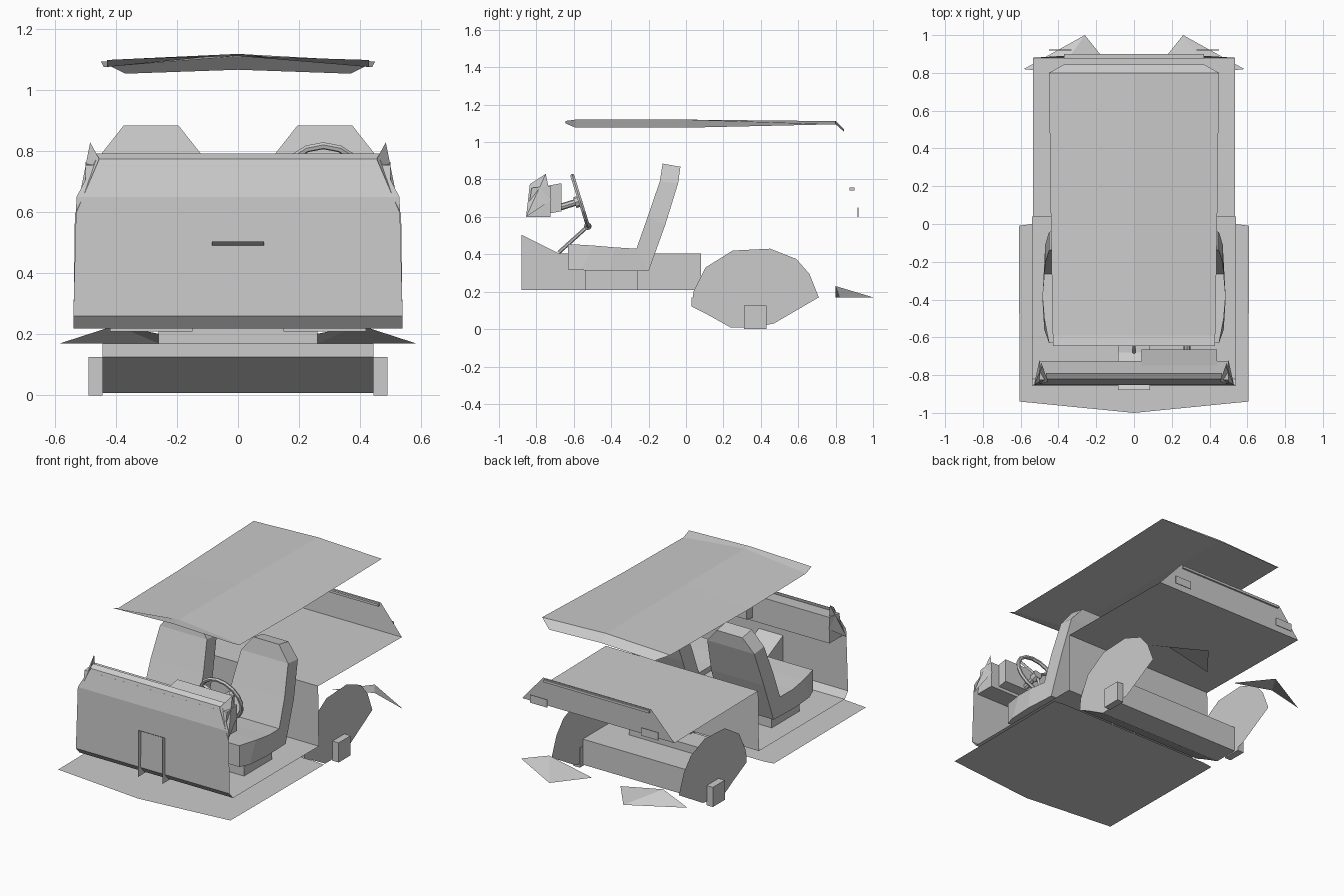
import bpy, math
from mathutils import Vector

if "Cube" in bpy.data.objects:
    bpy.data.objects.remove(bpy.data.objects["Cube"])


def mesh(name, verts, faces):
    me = bpy.data.meshes.new(name)
    me.from_pydata(verts, [], faces)
    me.update()
    ob = bpy.data.objects.new(name, me)
    bpy.context.collection.objects.link(ob)
    return ob


def prism(name, profile, x0, x1, capped=True, closed=True):
    """Extrude a (y, z) profile across x."""
    n = len(profile)
    v = [(x, y, z) for x in (x0, x1) for y, z in profile]
    f = [(i, n + i, n + (i + 1) % n, (i + 1) % n) for i in range(n if closed else n - 1)]
    if capped:
        f += [tuple(range(n)), tuple(range(2 * n - 1, n - 1, -1))]
    return mesh(name, v, f)


def box(name, x, y, z):
    return prism(name, [(y[0], z[0]), (y[1], z[0]), (y[1], z[1]), (y[0], z[1])], x[0], x[1])


def sheet(name, rows):
    """Sheet through rows of (y, half width, edge z, centre z)."""
    v, f = [], []
    for y, w, ze, zc in rows:
        v += [(-w, y, ze), (0, y, zc), (w, y, ze)]
    for r in range(len(rows) - 1):
        for c in (0, 1):
            a = r * 3 + c
            f.append((a, a + 1, a + 4, a + 3))
    return mesh(name, v, f)


def rod(name, a, b, r, sides=6):
    a, b = Vector(a), Vector(b)
    bpy.ops.mesh.primitive_cylinder_add(vertices=sides, radius=r, depth=(b - a).length,
                                        location=(a + b) / 2)
    ob = bpy.context.object
    ob.name = name
    ob.rotation_euler = (b - a).to_track_quat('Z', 'Y').to_euler()
    return ob


# Roof panel with front lip and rear flap
sheet("roof", [(-.645, .43, 1.10, 1.113), (-.59, .43, 1.077, 1.12), (0, .44, 1.077, 1.12),
               (.8, .45, 1.095, 1.112), (.845, .37, 1.055, 1.068)])

# Underbody sheet with pointed nose
mesh("underbody", [(-.605, -.94, .14), (0, -1, .14), (.605, -.94, .14), (.61, -.01, .14),
                   (.54, .0, .14), (-.54, .0, .14), (-.61, -.01, .14)], [tuple(range(7))])

# Firewall, cabin floor, back wall, rear shelf and tail panel
sheet("firewall", [(y, w, z, z) for y, w, z in
                   [(-.82, .54, .22), (-.855, .54, .26), (-.85, .53, .65),
                    (-.82, .465, .775), (-.79, .465, .793)]])
sheet("cabin_floor", [(-.82, .54, .22, .22), (.04, .54, .22, .22)])
sheet("back_wall_and_shelf", [(y, w, z, z) for y, w, z in
                              [(.04, .54, .22), (.04, .535, .6), (.88, .535, .59), (.89, .38, .765)]])
box("tail_strip", (-.37, .37), (.875, .9), (.742, .757))

# Centre tunnel, open at the front, and its lever
prism("tunnel_top", [(-.88, .21), (-.88, .505), (-.68, .405), (.08, .405), (.08, .21)],
      -.085, .085, capped=False, closed=False).data.name = "tunnel_top"
bm_top = bpy.data.objects["tunnel_top"].data
keep = [tuple(p.vertices) for p in bm_top.polygons][1:]
pts = [v.co[:] for v in bm_top.vertices]
bpy.data.objects.remove(bpy.data.objects["tunnel_top"])
mesh("tunnel", pts, keep + [(0, 1, 2, 3, 4), (9, 8, 7, 6, 5)])
rod("lever", (0, -.68, .41), (0, -.525, .55), .01)
bpy.ops.mesh.primitive_uv_sphere_add(segments=8, ring_count=6, radius=.02, location=(0, -.525, .55))
bpy.context.object.name = "lever_knob"

# Dashboard and instrument pod
prism("dashboard", [(-.85, .6), (-.825, .755), (-.725, .765), (-.725, .6)], -.5, .5)
prism("instrument_pod", [(-.75, .615), (-.75, .765), (-.665, .78), (-.665, .63)], .04, .44)

# Steering wheel
hub = Vector((.28, -.566, .685))
axis = Vector((0, -.29, -.09)).normalized()
up = Vector((0, -.09, .29)).normalized()
bpy.ops.mesh.primitive_torus_add(major_segments=16, minor_segments=6, major_radius=.14,
                                 minor_radius=.012, location=hub,
                                 rotation=axis.to_track_quat('Z', 'Y').to_euler())
bpy.context.object.name = "steering_rim"
for ang in (90, 210, 330):
    t = math.radians(ang)
    d = Vector((1, 0, 0)) * math.cos(t) - up * math.sin(t)
    rod("steering_spoke", hub, hub + d * .14, .01, 4)
rod("steering_hub", hub - axis * .01, hub + axis * .03, .03, 8)
rod("steering_column", hub, hub + axis * .12, .018, 8)

# Seat rings: front y, front z, back y, back z, half width
RINGS = [(-.63, .455, -.63, .32, .165), (-.5, .447, -.56, .315, .19), (-.38, .437, -.40, .312, .2),
         (-.265, .43, -.20, .31, .19), (-.205, .60, -.11, .56, .185),
         (-.14, .79, -.042, .78, .165), (-.125, .885, -.03, .868, .09)]

for s, side in ((-1, "left"), (1, "right")):
    # Seat and base
    c = s * .285
    v, f = [], []
    for fy, fz, by, bz, w in RINGS:
        v += [(c - w, fy, fz), (c + w, fy, fz), (c + w, by, bz), (c - w, by, bz)]
    for r in range(len(RINGS) - 1):
        for k in range(4):
            a, b = r * 4 + k, r * 4 + (k + 1) % 4
            f.append((a, b, b + 4, a + 4))
    n = len(v)
    f += [(3, 2, 1, 0), (n - 4, n - 3, n - 2, n - 1)]
    mesh(side + "_seat", v, f)
    box(side + "_seat_base", (c - .135, c + .135), (-.54, -.26), (.21, .315))

    # Windscreen corner ears
    mesh(side + "_pillar_ear", [(s * .53, -.855, .6), (s * .485, -.75, .83),
                                (s * .455, -.835, .775), (s * .5, -.72, .69)],
         [(0, 1, 2), (0, 3, 1), (1, 3, 2)])

    # Wheel housing side and hub block
    mesh(side + "_wheel_housing",
         [(s * .447, y, z) for y, z in
          [(.03, .12), (.04, .20), (.105, .33), (.25, .42), (.45, .43), (.59, .375),
           (.66, .295), (.71, .17), (.47, .03), (.36, .01), (.24, .015)]], [tuple(range(11))])
    box(side + "_hub_block", (s * .445, s * .49), (.31, .43), (0, .125))

    # Tail lamp and rear fin
    box(side + "_tail_lamp", (s * .33, s * .45), (.918, .923), (.6, .65))
    mesh(side + "_rear_fin", [(s * .585, .82, .17), (s * .26, 1, .17),
                              (s * .1, .8, .17), (s * .4, .8, .23)], [(0, 1, 3), (1, 2, 3)])

# Rear under-tray between the housings
prism("rear_tray", [(.03, .17), (.03, .125), (.24, .008), (.40, .008), (.40, .17)], -.445, .445)
box("tray_hump", (-.26, .26), (.05, .2), (.17, .22))

# Consistent outward normals
for ob in bpy.data.objects:
    if ob.type == 'MESH':
        import bmesh
        bm = bmesh.new()
        bm.from_mesh(ob.data)
        bmesh.ops.recalc_face_normals(bm, faces=bm.faces)
        bm.to_mesh(ob.data)
        bm.free()
